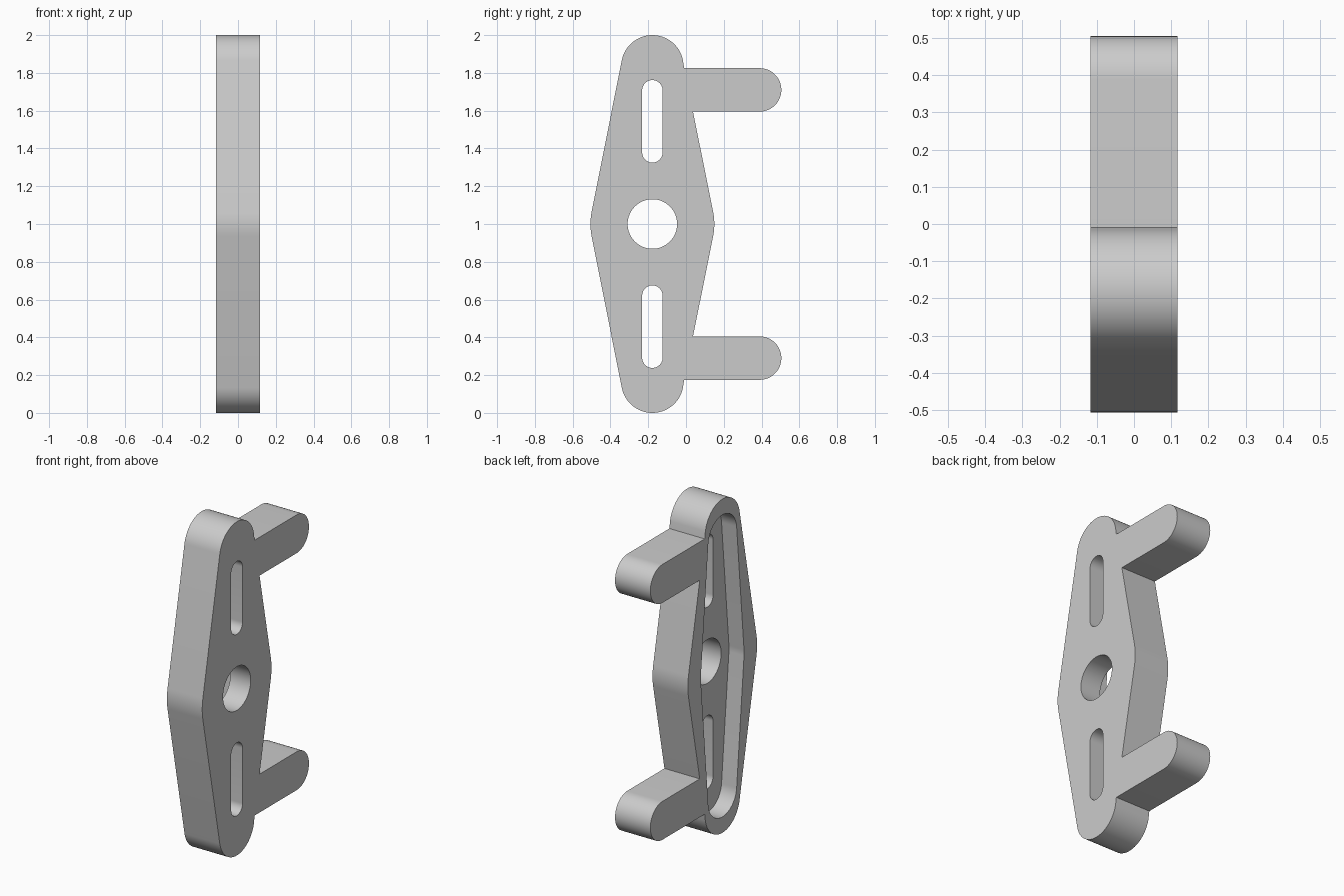
import bpy
import bmesh
from math import sin, cos, pi, asin

cube = bpy.data.objects.get("Cube")
if cube:
    bpy.data.objects.remove(cube)

HALF = 0.117          # half thickness of the bracket
CY, CZ = -0.178, 1.0  # centre of the plate


def arc(y, z, r, a0, a1, n=24):
    return [(y + r * cos(a0 + (a1 - a0) * i / n),
             z + r * sin(a0 + (a1 - a0) * i / n)) for i in range(n + 1)]


def flip(points):
    """Mirror a half profile about mid height, in reversed order."""
    return [(y, 2 * CZ - z) for y, z in reversed(points)]


def prism(name, profile, x0, x1):
    """Extrude a closed y-z profile along x."""
    bm = bmesh.new()
    face = bm.faces.new([bm.verts.new((x0, y, z)) for y, z in profile])
    out = bmesh.ops.extrude_face_region(bm, geom=[face])
    verts = [v for v in out["geom"] if isinstance(v, bmesh.types.BMVert)]
    bmesh.ops.translate(bm, verts=verts, vec=(x1 - x0, 0, 0))
    bmesh.ops.recalc_face_normals(bm, faces=bm.faces)
    mesh = bpy.data.meshes.new(name)
    bm.to_mesh(mesh)
    bm.free()
    obj = bpy.data.objects.new(name, mesh)
    bpy.context.collection.objects.link(obj)
    return obj


def lozenge_half(r_mid, r_end, z_end, arm=()):
    """Upper half of a rounded lozenge, wide in the middle."""
    t = asin((r_mid - r_end) / (z_end - CZ))
    return (arc(CY, CZ, r_mid, 0, t, 5)[1:] + list(arm)
            + arc(CY, z_end, r_end, t, pi - t, 40)
            + arc(CY, CZ, r_mid, pi - t, pi, 5)[:-1])


def lozenge(r_mid, r_end, z_end, arm=()):
    half = lozenge_half(r_mid, r_end, z_end, arm)
    return half + [(CY - r_mid, CZ)] + flip(half) + [(CY + r_mid, CZ)]


def slot(z0, z1, r):
    return arc(CY, z1 - r, r, 0, pi) + arc(CY, z0 + r, r, pi, 2 * pi)


# Lozenge plate with two round-ended arms
arm = [(0.037, 1.595)] + arc(0.39, 1.71, 0.115, -pi / 2, pi / 2) + [(-0.01, 1.825)]
bracket = prism("bracket", lozenge(0.328, 0.165, 1.835, arm), -HALF, HALF)

# Recess on one face, centre hole and two slots
cutters = [
    prism("recess_cutter", lozenge(0.205, 0.135, 1.77), -HALF - 0.1, -HALF + 0.1),
    prism("hole_cutter", arc(CY, CZ, 0.131, 0, 2 * pi, 64)[:-1], -0.3, 0.3),
    prism("upper_slot_cutter", slot(1.325, 1.762, 0.054), -0.3, 0.3),
    prism("lower_slot_cutter", slot(0.238, 0.675, 0.054), -0.3, 0.3),
]
bpy.context.view_layer.objects.active = bracket
bracket.select_set(True)
for cutter in cutters:
    mod = bracket.modifiers.new(cutter.name, "BOOLEAN")
    mod.operation = "DIFFERENCE"
    mod.solver = "EXACT"
    mod.object = cutter
    bpy.ops.object.modifier_apply(modifier=mod.name)
    bpy.data.objects.remove(cutter)

# Single grey material
grey = bpy.data.materials.new("light_grey")
grey.use_nodes = True
colour = (0.6, 0.6, 0.6, 1)
grey.diffuse_color = colour
grey.node_tree.nodes["Principled BSDF"].inputs["Base Color"].default_value = colour
bracket.data.materials.clear()
bracket.data.materials.append(grey)
bpy.ops.object.shade_smooth_by_angle(angle=pi / 6)
